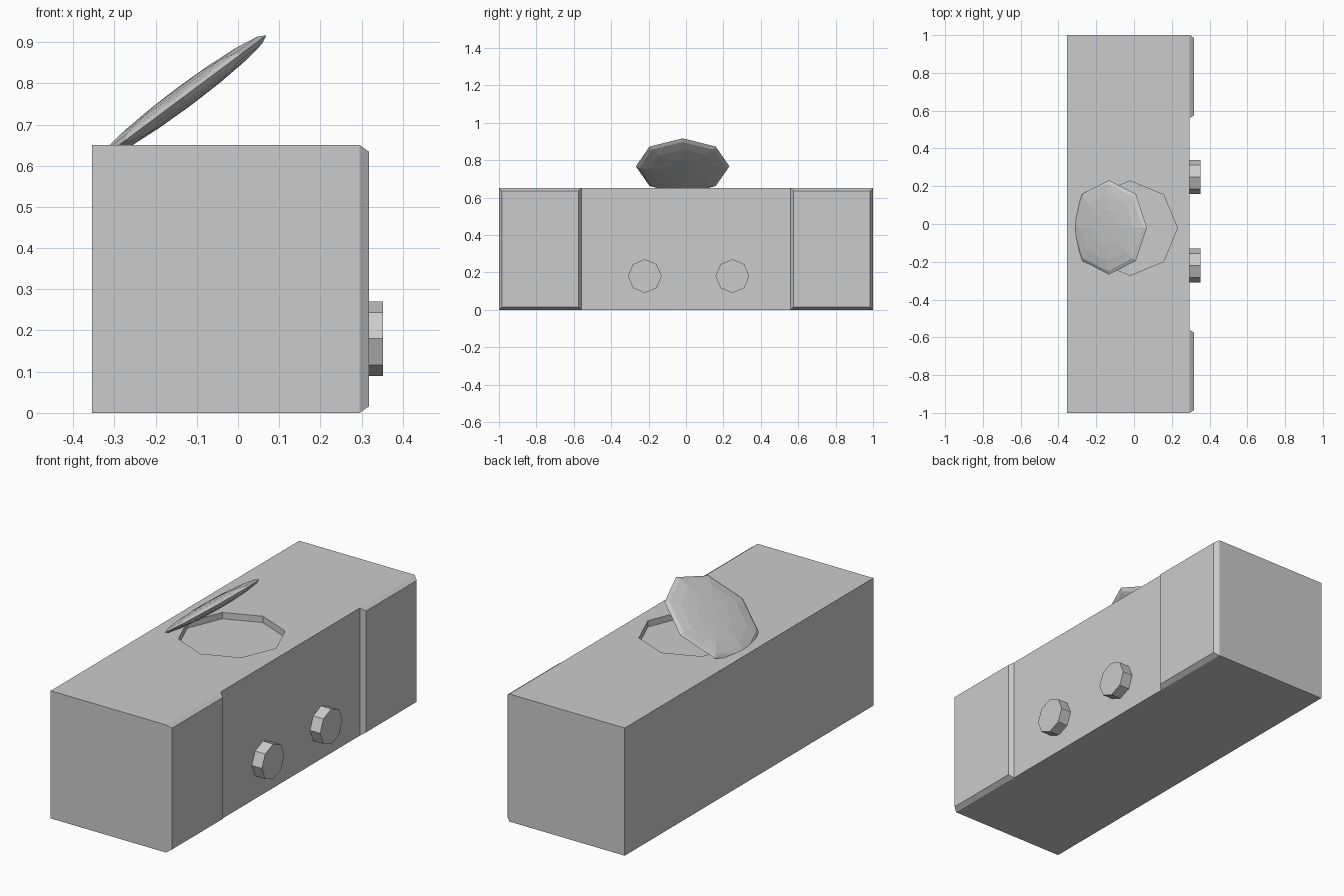
import bpy, bmesh, math
from mathutils import Matrix, Vector

if "Cube" in bpy.data.objects:
    bpy.data.objects.remove(bpy.data.objects["Cube"])

FRONT_X = 0.295


def finish(name, bm):
    bmesh.ops.recalc_face_normals(bm, faces=bm.faces)
    mesh = bpy.data.meshes.new(name)
    bm.to_mesh(mesh)
    bm.free()
    obj = bpy.data.objects.new(name, mesh)
    bpy.context.collection.objects.link(obj)
    return obj


def box(bm, lo, hi):
    lo, hi = Vector(lo), Vector(hi)
    mat = Matrix.Translation((lo + hi) / 2) @ Matrix.Diagonal((*(hi - lo), 1))
    return bmesh.ops.create_cube(bm, size=1, matrix=mat)["verts"]


def octagon_prism(name, radius, depth, matrix):
    bm = bmesh.new()
    bmesh.ops.create_cone(bm, cap_ends=True, segments=8, radius1=radius,
                          radius2=radius, depth=depth, matrix=matrix)
    return finish(name, bm)


# Main case
bm = bmesh.new()
box(bm, (-0.355, -1, 0), (FRONT_X, 1, 0.65))
case = finish("case", bm)

# Octagonal disc well cut into the top
cutter = octagon_prism("disc_well_cutter", 0.25, 0.2,
                       Matrix.Translation((-0.02, -0.022, 0.718)))
cutter.hide_render = True
cutter.hide_viewport = False
cutter.display_type = 'WIRE'
cut = case.modifiers.new("disc_well", 'BOOLEAN')
cut.operation = 'DIFFERENCE'
cut.solver = 'EXACT'
cut.object = cutter
bpy.context.view_layer.objects.active = case
bpy.ops.object.modifier_apply(modifier=cut.name)
bpy.data.objects.remove(cutter)

# Speaker panels with chamfered front edges
for side, label in ((-1, "left"), (1, "right")):
    bm = bmesh.new()
    y0, y1 = sorted((side * 0.56, side * 1.0))
    inset = 0.016
    mid = Vector((0, (y0 + y1) / 2, 0.325))
    for v in box(bm, (FRONT_X, y0, 0), (0.318, y1, 0.65)):
        if v.co.x > 0.31:
            v.co.y -= math.copysign(inset, v.co.y - mid.y)
            v.co.z -= math.copysign(inset, v.co.z - mid.z)
    finish(label + "_speaker_panel", bm)

# Control knobs
for y, label in ((-0.22, "left"), (0.248, "right")):
    mat = Matrix.Translation((0.3185, y, 0.18)) @ Matrix.Rotation(math.pi / 2, 4, 'Y')
    octagon_prism(label + "_knob", 0.09, 0.067, mat)

# Open lens-shaped lid
bm = bmesh.new()
tilt = (Matrix.Translation((-0.132, -0.018, 0.767))
        @ Matrix.Rotation(math.radians(-36.7), 4, 'Y')
        @ Matrix.Diagonal((1, 1, 0.108, 1)))
bmesh.ops.create_uvsphere(bm, u_segments=8, v_segments=8, radius=0.25, matrix=tilt)
finish("lid", bm)
